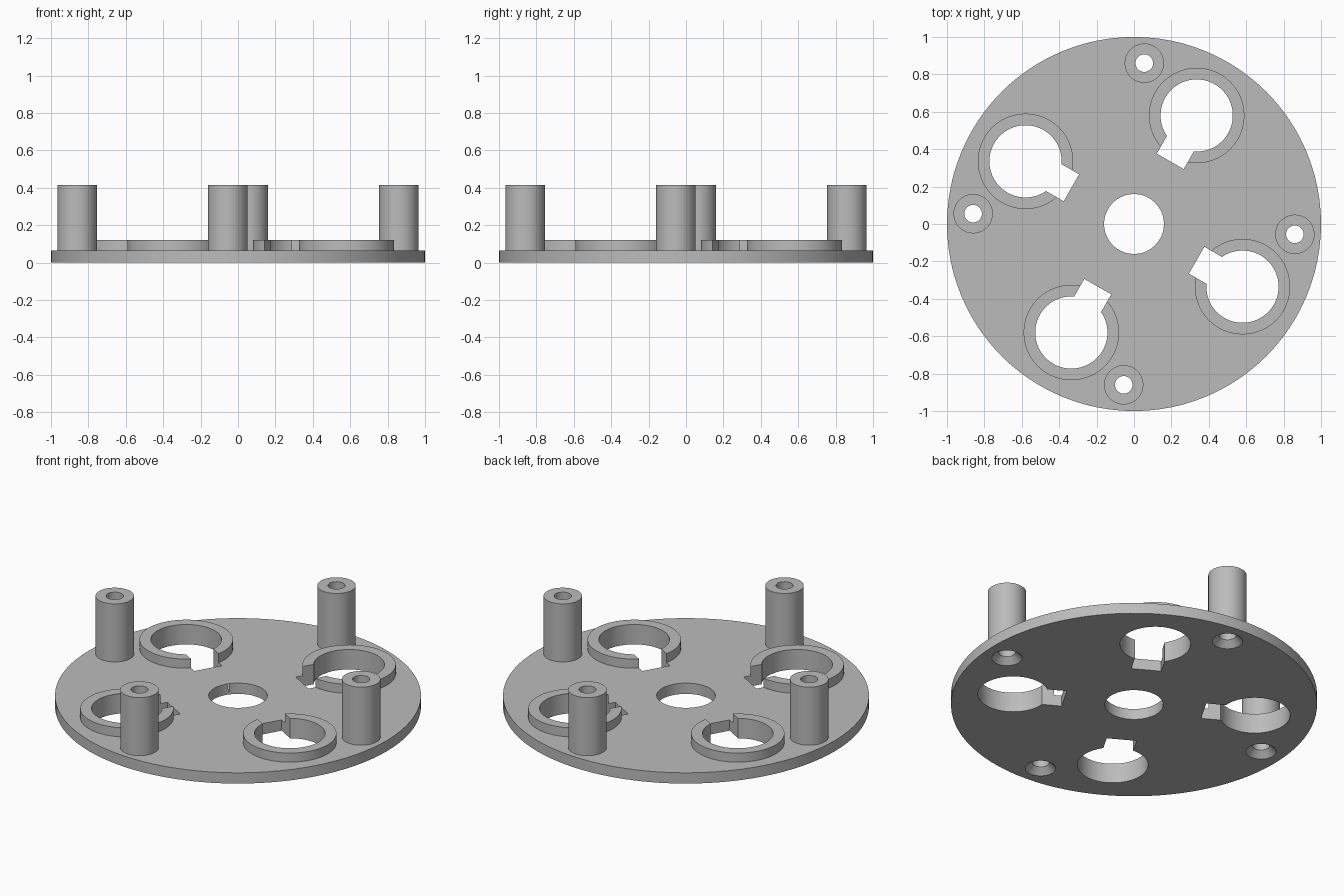
import bpy, bmesh, math
from mathutils import Vector, Matrix

if "Cube" in bpy.data.objects:
    bpy.data.objects.remove(bpy.data.objects["Cube"], do_unlink=True)

grey = bpy.data.materials.new("plain grey")
grey.use_nodes = True
COLOUR = (0.5, 0.5, 0.5, 1)
grey.diffuse_color = COLOUR
grey.node_tree.nodes["Principled BSDF"].inputs["Base Color"].default_value = COLOUR

PLATE_TOP, RING_TOP, POST_TOP = 0.065, 0.12, 0.415
BORE, RING_OUT = 0.193, 0.255
SLOT_REACH, SLOT_WIDTH = 0.283, 0.166
SCREW, SINK, POST_OUT = 0.047, 0.083, 0.105


def make_object(name, bm, location=(0, 0, 0)):
    bmesh.ops.recalc_face_normals(bm, faces=bm.faces)
    mesh = bpy.data.meshes.new(name)
    bm.to_mesh(mesh)
    bm.free()
    mesh.materials.append(grey)
    obj = bpy.data.objects.new(name, mesh)
    obj.location = location
    bpy.context.collection.objects.link(obj)
    return obj


def lathe(name, profile, location=(0, 0, 0), steps=96):
    """Spin a closed (radius, height) profile about z."""
    bm = bmesh.new()
    verts = [bm.verts.new((r, 0, z)) for r, z in profile]
    edges = [bm.edges.new((a, b)) for a, b in zip(verts, verts[1:] + verts[:1])]
    bmesh.ops.spin(bm, geom=verts + edges, cent=(0, 0, 0), axis=(0, 0, 1),
                   angle=math.tau, steps=steps, use_duplicate=False)
    bmesh.ops.remove_doubles(bm, verts=bm.verts, dist=1e-5)
    return make_object(name, bm, location)


def tube(name, inner, outer, low, high, location):
    return lathe(name, [(inner, low), (outer, low), (outer, high), (inner, high)], location)


def rod(name, radius, low, high, location=(0, 0, 0)):
    return lathe(name, [(0, low), (radius, low), (radius, high), (0, high)], location)


def slot_box(location, angle):
    """Radial keyway block reaching from the bore centre."""
    bm = bmesh.new()
    bmesh.ops.create_cube(bm, size=1)
    bmesh.ops.scale(bm, vec=(SLOT_REACH, SLOT_WIDTH, 0.6), verts=bm.verts)
    bmesh.ops.translate(bm, vec=(SLOT_REACH / 2, 0, 0), verts=bm.verts)
    bmesh.ops.rotate(bm, matrix=Matrix.Rotation(angle, 3, 'Z'), verts=bm.verts)
    return make_object("slot_cutter", bm, location)


def cut(obj, cutter):
    cutter.hide_render = True
    mod = obj.modifiers.new("cut", 'BOOLEAN')
    mod.operation, mod.solver, mod.object = 'DIFFERENCE', 'EXACT', cutter
    bpy.context.view_layer.objects.active = obj
    bpy.ops.object.modifier_apply(modifier=mod.name)


# Base disc with its central hole
plate = rod("base_plate", 1, 0, PLATE_TOP)
parts, cutters = [plate], [rod("centre_cutter", 0.16, -0.1, 0.2)]
cut(plate, cutters[0])

# Four stations: keyed collar plus screw post
for i in range(4):
    turn = Matrix.Rotation(i * math.pi / 2, 3, 'Z')
    collar_at = turn @ Vector((0.335, 0.58, 0))
    post_at = turn @ Vector((0.055, 0.86, 0))

    slot = slot_box(collar_at, math.radians(240 + 90 * i))
    bore = rod("bore_cutter", BORE, -0.1, 0.2, collar_at)
    screw = lathe("screw_cutter", [(0, -0.01), (SINK + 0.01, -0.01), (SCREW, 0.036),
                                   (SCREW, 0.2), (0, 0.2)], post_at)
    collar = tube(f"collar_{i + 1}", BORE, RING_OUT, PLATE_TOP, RING_TOP, collar_at)
    post = tube(f"post_{i + 1}", SCREW, POST_OUT, PLATE_TOP, POST_TOP, post_at)
    for cutter in (bore, slot, screw):
        cut(plate, cutter)
    cut(collar, slot)
    parts += [collar, post]
    cutters += [slot, bore, screw]

for cutter in cutters:
    bpy.data.objects.remove(cutter, do_unlink=True)

# Smooth round walls, crisp rims
bpy.ops.object.select_all(action='DESELECT')
for part in parts:
    part.select_set(True)
bpy.context.view_layer.objects.active = plate
bpy.ops.object.shade_smooth_by_angle(angle=math.radians(30))
